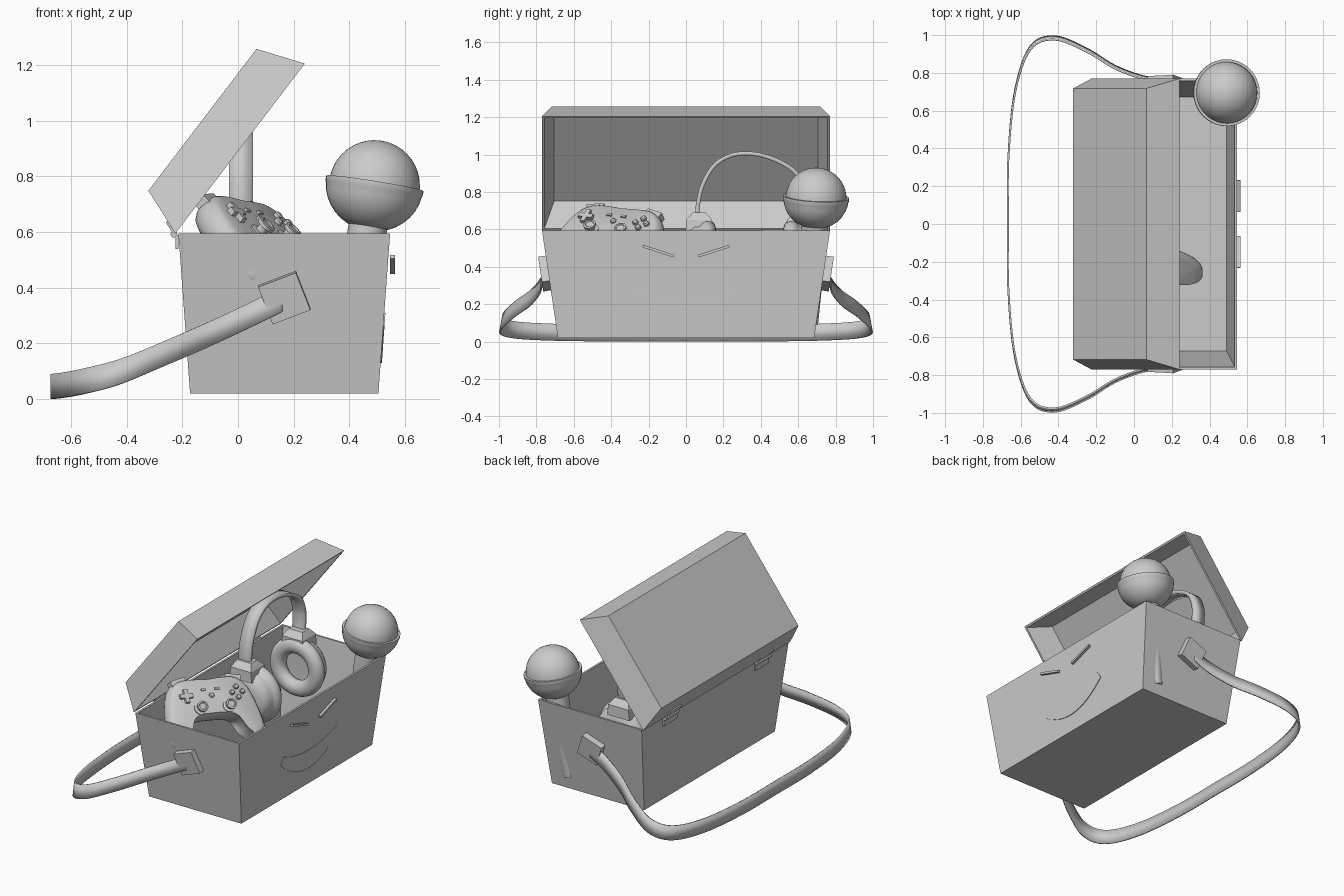
import bpy, bmesh, math
from mathutils import Matrix, Vector

if "Cube" in bpy.data.objects:
    bpy.data.objects.remove(bpy.data.objects["Cube"])

GREY = (0.6, 0.6, 0.6, 1)
mat = bpy.data.materials.new("plain grey")
mat.use_nodes = True
mat.diffuse_color = GREY
mat.node_tree.nodes["Principled BSDF"].inputs["Base Color"].default_value = GREY


def finish(bm, name, matrix=Matrix(), smooth=None):
    bmesh.ops.recalc_face_normals(bm, faces=bm.faces)
    mesh = bpy.data.meshes.new(name)
    bm.to_mesh(mesh)
    bm.free()
    mesh.materials.append(mat)
    ob = bpy.data.objects.new(name, mesh)
    bpy.context.collection.objects.link(ob)
    ob.matrix_world = matrix
    if smooth:
        bpy.ops.object.select_all(action='DESELECT')
        ob.select_set(True)
        bpy.context.view_layer.objects.active = ob
        bpy.ops.object.shade_smooth_by_angle(angle=math.radians(smooth))
    return ob


def loft(bm, rings, cap_start=True, cap_end=True):
    loops = [[bm.verts.new(p) for p in ring] for ring in rings]
    n = len(loops[0])
    for a, b in zip(loops, loops[1:]):
        for i in range(n):
            j = (i + 1) % n
            bm.faces.new((a[i], a[j], b[j], b[i]))
    if cap_start:
        bm.faces.new(loops[0])
    if cap_end:
        bm.faces.new(loops[-1])


def box(name, loc, size, rot=Matrix(), frame=Matrix()):
    bm = bmesh.new()
    bmesh.ops.create_cube(bm, size=1)
    bmesh.ops.scale(bm, vec=size, verts=bm.verts)
    return finish(bm, name, frame @ Matrix.Translation(loc) @ rot)


def lathe(name, profile, matrix, steps=40, smooth=40):
    bm = bmesh.new()
    angles = [2 * math.pi * i / steps for i in range(steps)]
    loft(bm, [[(r * math.cos(a), r * math.sin(a), z) for a in angles] for r, z in profile])
    return finish(bm, name, matrix, smooth)


def tray(name, base, rim, z_base, z_rim, matrix, t=0.013):
    """Hollow open frustum; base and rim are half sizes."""
    def ring(half, z, inset=0):
        hx, hy = half[0] - inset, half[1] - inset
        return [(-hx, -hy, z), (hx, -hy, z), (hx, hy, z), (-hx, hy, z)]
    floor = z_base + math.copysign(t, z_rim - z_base)
    bm = bmesh.new()
    loft(bm, [ring(base, z_base), ring(rim, z_rim), ring(rim, z_rim, t), ring(base, floor, t)])
    return finish(bm, name, matrix)


def spline(points, closed=False, steps=6):
    """Smooth path through the points."""
    pts = [Vector(p) for p in points]
    n = len(pts)
    out = []
    for i in range(n if closed else n - 1):
        if closed:
            p = [pts[(i + k) % n] for k in (-1, 0, 1, 2)]
        else:
            p = [pts[min(max(i + k, 0), n - 1)] for k in (-1, 0, 1, 2)]
        for s in range(steps):
            t = s / steps
            out.append(0.5 * (2 * p[1] + (p[2] - p[0]) * t
                              + (2 * p[0] - 5 * p[1] + 4 * p[2] - p[3]) * t ** 2
                              + (3 * p[1] - p[0] - 3 * p[2] + p[3]) * t ** 3))
    return out if closed else out + [pts[-1]]


def ribbon(name, points, across, thickness):
    bm = bmesh.new()
    rows = [(bm.verts.new(p - across(p)), bm.verts.new(p + across(p))) for p in spline(points)]
    for a, b in zip(rows, rows[1:]):
        bm.faces.new((a[0], b[0], b[1], a[1]))
    ob = finish(bm, name, smooth=40)
    mod = ob.modifiers.new("thickness", 'SOLIDIFY')
    mod.thickness = thickness
    mod.offset = 0


def frame(x, y, z, origin):
    m = Matrix((x, y, z)).transposed().to_4x4()
    m.translation = origin
    return m


# Chest and its open lid
tray("chest_body", (0.338, 0.685), (0.38, 0.77), 0.02, 0.595, Matrix.Translation((0.166, 0, 0)))
along = Vector((0.606, 0, 0.795)).normalized()
side = Vector((0, 1, 0))
tray("chest_lid", (0.32, 0.718), (0.3835, 0.77), 0.17, 0,
     frame(along, side, along.cross(side), (0.0075, 0, 0.9)))

# Hinges on the rear edge
for s in (-1, 1):
    y = 0.48 * s
    lathe("hinge_barrel", [(0.012, -0.07), (0.012, 0.07)],
          Matrix.Translation((-0.23, y, 0.592)) @ Matrix.Rotation(math.pi / 2, 4, 'X'), 12)
    box("hinge_lower_leaf", (-0.219, y, 0.565), (0.01, 0.14, 0.05))
    box("hinge_upper_leaf", (-0.242, y, 0.617), (0.01, 0.14, 0.05),
        Matrix.Rotation(math.radians(-31.5), 4, 'Y'))

# Face: slanted eyes and a crescent smile
for s in (-1, 1):
    box("eye", (0.555, 0.148 * s, 0.484), (0.017, 0.175, 0.014),
        Matrix.Rotation(math.radians(18 * s), 4, 'X'))
ts = [i / 10 for i in range(-10, 11)]
crescent = [(0.275 * t, 0.255 + 0.055 * t * t) for t in ts]
crescent += [(0.305 * t, 0.13 + 0.135 * t * t) for t in reversed(ts)]
bm = bmesh.new()
loft(bm, [[(0.5036 + 0.0696 * z + d, y, z) for y, z in crescent] for d in (-0.004, 0.004)])
finish(bm, "smile")

# Carrying strap with square end clips
half = [(0.16, 0.765, 0.36), (0.05, 0.775, 0.305), (-0.1, 0.83, 0.235), (-0.25, 0.92, 0.17),
        (-0.42, 0.985, 0.10), (-0.55, 0.93, 0.065), (-0.63, 0.7, 0.05), (-0.665, 0.35, 0.046),
        (-0.667, 0, 0.046)]
ribbon("strap", half + [(x, -y, z) for x, y, z in half[-2::-1]],
       lambda p: Vector((0, -0.2 * p.y, 1)) * 0.045, 0.01)
for s in (-1, 1):
    box("strap_clip", (0.166, 0.756 * s, 0.364), (0.145, 0.042, 0.145),
        Matrix.Rotation(math.radians(-8.4 * s), 4, 'X') @ Matrix.Rotation(math.radians(-21), 4, 'Y'))

# Microphone: tapered handle, flared bowl, ball head
axis = Vector((0.16, 0.05, 1)).normalized()
profile = [(0.045, -0.68), (0.07, -0.19), (0.07, -0.15)]
profile += [(0.175 * math.cos(a), 0.165 * math.sin(a))
            for a in (math.radians(d) for d in range(-65, -4, 10))]
profile += [(0.177, -0.008), (0.177, 0.008), (0.163, 0.008)]
profile += [(0.163 * math.cos(a), 0.163 * math.sin(a))
            for a in (math.radians(d) for d in range(8, 90, 9))]
lathe("microphone", profile,
      Matrix.Translation((0.49, 0.695, 0.767)) @ axis.to_track_quat('Z', 'Y').to_matrix().to_4x4())

# Headphones: band, yokes and cushioned cups
ribbon("headband", [(0.01, y, z) for y, z in (
    (0.06, 0.66), (0.065, 0.74), (0.09, 0.84), (0.15, 0.94), (0.24, 0.995), (0.35, 1.005),
    (0.47, 0.975), (0.58, 0.91), (0.625, 0.82), (0.63, 0.74), (0.62, 0.66))],
    lambda p: Vector((0.043, 0, 0)), 0.022)
cup = [(0.005, -0.07), (0.1, -0.07), (0.14, -0.055), (0.165, -0.025), (0.165, 0)]
cup += [(0.14 + 0.052 * math.cos(a), 0.045 + 0.045 * math.sin(a))
        for a in (math.radians(d) for d in range(-50, 221, 18))]
cup += [(0.08, 0.015), (0.005, 0.015)]
for s, y in ((1, 0.07), (-1, 0.61)):
    lathe("ear_cup", cup, Matrix.Translation((0.04, y, 0.46))
          @ Matrix.Rotation(math.radians(-90 * s), 4, 'X'))
    bm = bmesh.new()
    loft(bm, [[(0.02 + a * w, y + b * d, z) for a, b in ((-1, -1), (1, -1), (1, 1), (-1, 1))]
              for z, w, d in ((0.58, 0.08, 0.072), (0.65, 0.075, 0.07), (0.69, 0.05, 0.035))])
    finish(bm, "ear_cup_yoke")

# Game controller leaning in the chest; local x is its width, y its top, z its face
wide = Vector((0.5, 0.86, -0.1)).normalized()
up = Vector((-0.6, 0.35, 0.7))
up = (up - up.dot(wide) * wide).normalized()
pad = frame(wide, up, wide.cross(up), (0.08, -0.39, 0.64))
right = [(0.1, 0.13), (0.2, 0.12), (0.27, 0.05), (0.31, -0.1), (0.32, -0.24), (0.27, -0.3),
         (0.21, -0.24), (0.15, -0.14)]
outline = spline([(x, y, 0) for x, y in
                  [(0, 0.125)] + right + [(0, -0.12)] + [(-x, y) for x, y in reversed(right)]], True, 4)
bm = bmesh.new()
loft(bm, [[(p.x * k, (p.y + 0.03) * k - 0.03, z) for p in outline]
          for z, k in ((0, 0.86), (-0.012, 0.93), (-0.035, 0.98), (-0.06, 1),
                       (-0.09, 0.98), (-0.115, 0.92), (-0.13, 0.82))])
finish(bm, "controller_body", pad, 50)

knob = [(0.038, -0.01), (0.038, 0.006), (0.02, 0.01), (0.02, 0.03), (0.034, 0.035),
        (0.034, 0.048), (0.024, 0.05), (0.02, 0.045)]
for s in (-1, 1):
    lathe("thumb_stick", knob, pad @ Matrix.Translation((0.095 * s, -0.075, 0)), 20)
    box("shoulder_button", (0.18 * s, 0.115, -0.05), (0.1, 0.045, 0.05),
        Matrix.Rotation(-0.2 * s, 4, 'Z'), pad)
    box("menu_button", (0.045 * s, 0.045, 0.002), (0.03, 0.014, 0.012), frame=pad)
for size in ((0.085, 0.026, 0.03), (0.026, 0.085, 0.03)):
    box("direction_pad", (-0.17, 0.01, 0.005), size, frame=pad)
button = [(0.016, -0.01), (0.016, 0.012), (0.011, 0.017)]
for dx, dy in ((1, 0), (-1, 0), (0, 1), (0, -1)):
    lathe("action_button", button,
          pad @ Matrix.Translation((0.17 + 0.034 * dx, 0.01 + 0.034 * dy, 0)), 14)
lathe("home_button", button, pad @ Matrix.Translation((0, 0.005, -0.005)), 14)
